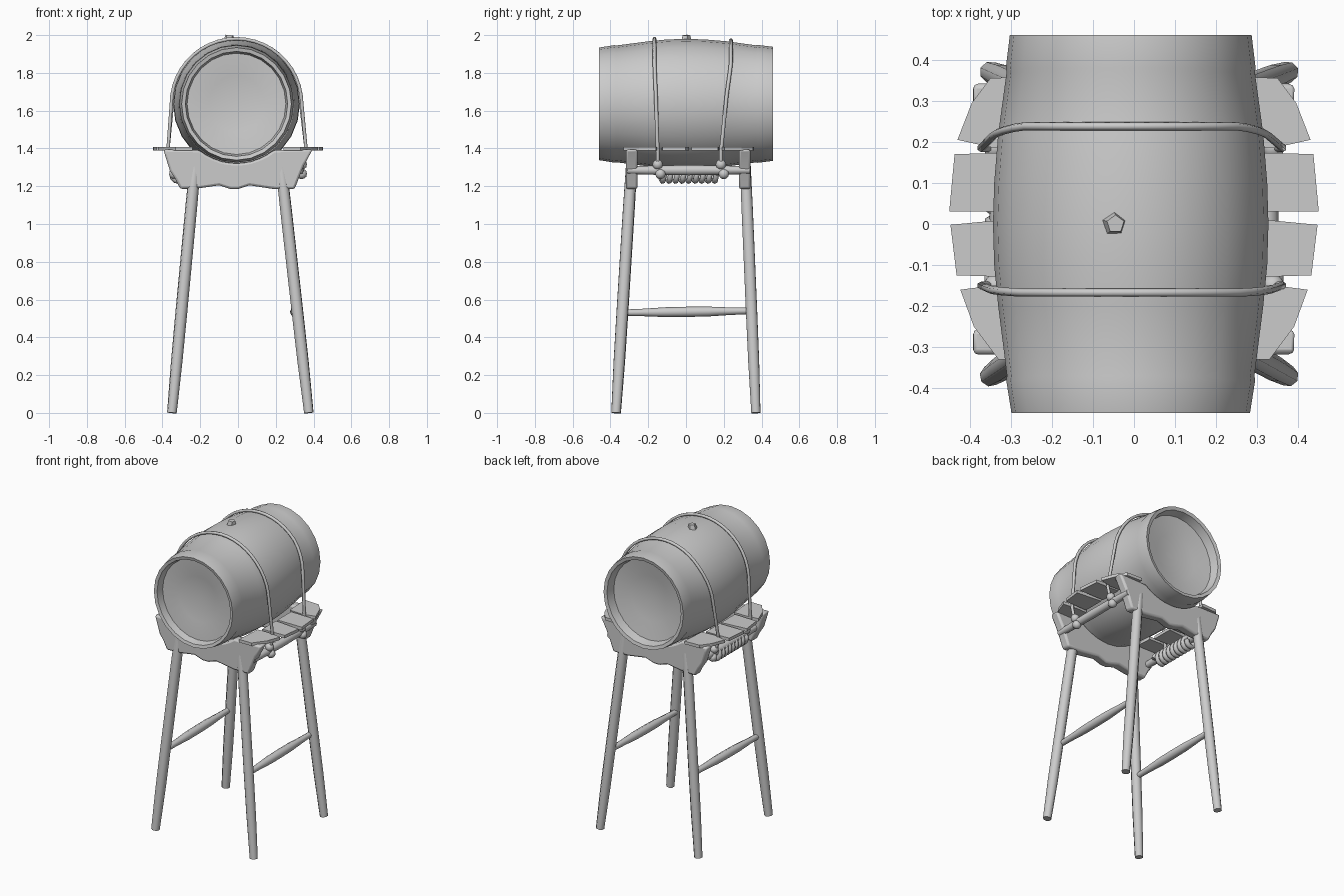
import bpy, bmesh, math
from mathutils import Vector

if "Cube" in bpy.data.objects:
    bpy.data.objects.remove(bpy.data.objects["Cube"])

CX, CZ = -0.008, 1.636   # barrel axis


def finish(name, bm, smooth=True, angle=40):
    bmesh.ops.recalc_face_normals(bm, faces=bm.faces)
    me = bpy.data.meshes.new(name)
    bm.to_mesh(me)
    bm.free()
    ob = bpy.data.objects.new(name, me)
    bpy.context.collection.objects.link(ob)
    if smooth:
        bpy.ops.object.select_all(action='DESELECT')
        ob.select_set(True)
        bpy.context.view_layer.objects.active = ob
        bpy.ops.object.shade_smooth_by_angle(angle=math.radians(angle))
    return ob


def rod(name, a, b, radii, sides=8):
    """Turned rod from a to b with evenly spaced radii."""
    a, b = Vector(a), Vector(b)
    q = (b - a).to_track_quat('Z', 'Y')
    bm = bmesh.new()
    rings = []
    for i, r in enumerate(radii):
        c = a.lerp(b, i / (len(radii) - 1))
        rings.append([bm.verts.new(c + q @ Vector((r * math.cos(t), r * math.sin(t), 0)))
                      for t in [2 * math.pi * k / sides for k in range(sides)]])
    for r0, r1 in zip(rings, rings[1:]):
        for k in range(sides):
            n = (k + 1) % sides
            bm.faces.new((r0[k], r0[n], r1[n], r1[k]))
    bm.faces.new(rings[0])
    bm.faces.new(rings[-1])
    return finish(name, bm, angle=50)


def prism(name, base, offset, bevel=0.0):
    """Extrude a flat outline by an offset vector."""
    bm = bmesh.new()
    f = bm.faces.new([bm.verts.new(p) for p in base])
    ext = bmesh.ops.extrude_face_region(bm, geom=[f])
    bmesh.ops.translate(bm, vec=offset,
                        verts=[v for v in ext['geom'] if isinstance(v, bmesh.types.BMVert)])
    bmesh.ops.triangulate(bm, faces=[f for f in bm.faces if len(f.verts) > 4])
    ob = finish(name, bm, smooth=bevel > 0, angle=35)
    if bevel:
        m = ob.modifiers.new("bevel", 'BEVEL')
        m.width, m.segments = bevel, 2
    return ob


def rope(name, pts, radius):
    cu = bpy.data.curves.new(name, 'CURVE')
    cu.dimensions = '3D'
    cu.bevel_depth, cu.bevel_resolution = radius, 1
    cu.use_fill_caps = True
    s = cu.splines.new('POLY')
    s.points.add(len(pts) - 1)
    for p, co in zip(s.points, pts):
        p.co = (*co, 1)
    s.use_smooth = True
    ob = bpy.data.objects.new(name, cu)
    bpy.context.collection.objects.link(ob)
    return ob


# Barrel: lathed profile (y, radius) with recessed heads
profile = [(-0.37, 0), (-0.40, 0.15), (-0.41, 0.268), (-0.455, 0.278), (-0.46, 0.298),
           (-0.38, 0.311), (-0.37, 0.309), (-0.20, 0.331), (-0.10, 0.341), (0, 0.344),
           (0.10, 0.341), (0.22, 0.331), (0.37, 0.310), (0.38, 0.312), (0.46, 0.302),
           (0.455, 0.28), (0.40, 0.268), (0.38, 0.15), (0.36, 0)]
N = 24
bm = bmesh.new()
rings = []
for y, r in profile:
    if r == 0:
        rings.append([bm.verts.new((CX, y, CZ))] * N)
    else:
        rings.append([bm.verts.new((CX + 0.975 * r * math.cos(2 * math.pi * k / N), y,
                                    CZ + r * math.sin(2 * math.pi * k / N))) for k in range(N)])
for r0, r1 in zip(rings, rings[1:]):
    for k in range(N):
        n = (k + 1) % N
        bm.faces.new(list(dict.fromkeys((r0[k], r0[n], r1[n], r1[k]))))
finish("barrel", bm)

# Bung on top of the barrel
rod("bung", (-0.05, 0, 1.95), (-0.045, 0, 2.0), [0.034, 0.028, 0.022], 5)

# Legs and stretchers
for sx, side in ((-1, "left"), (1, "right")):
    foot_x = 0.35 if sx < 0 else 0.375
    for sy, end in ((-1, "front"), (1, "back")):
        top_y = -0.285 if sy < 0 else 0.312
        rod(f"{end}_{side}_leg", (sx * foot_x, sy * 0.37, 0), (sx * 0.222, top_y, 1.36),
            [0.026, 0.031, 0.032, 0.032, 0.032, 0.030])
    rod(f"{side}_stretcher", (sx * 0.302, -0.335, 0.53), (sx * 0.302, 0.345, 0.54),
        [0.017, 0.02, 0.026, 0.027, 0.026, 0.02, 0.017])
    # Side rail joining the two saddles
    rod(f"{side}_rail", (sx * 0.325, -0.31, 1.285), (sx * 0.325, 0.34, 1.285),
        [0.02, 0.025, 0.027, 0.025, 0.02])

# Saddles: boards with a hollow for the barrel and a ragged lower edge
lower = [(-0.395, 1.395), (-0.385, 1.36), (-0.36, 1.28), (-0.33, 1.235), (-0.305, 1.185),
         (-0.20, 1.19), (-0.10, 1.205), (-0.04, 1.185), (0.0, 1.185), (0.06, 1.205),
         (0.19, 1.185), (0.30, 1.185), (0.325, 1.25), (0.35, 1.31), (0.395, 1.395)]
hollow = []
for i in range(11):
    t = math.radians(-51 - 78 * i / 10)
    hollow.append((CX + 0.315 * math.cos(t), CZ + 0.315 * math.sin(t)))
for name, y in (("front_saddle", -0.318), ("back_saddle", 0.28)):
    prism(name, [(x, y, z) for x, z in lower + hollow], (0, 0.062, 0), 0.012)

# Shelf slats around both sides of the barrel
slats = [[(0.27, 0.03), (0.45, 0.03), (0.437, 0.17), (0.27, 0.175)],
         [(0.27, -0.13), (0.432, -0.125), (0.447, -0.002), (0.27, 0.015)],
         [(0.24, 0.36), (0.35, 0.355), (0.395, 0.295), (0.43, 0.205), (0.34, 0.185), (0.25, 0.19)],
         [(0.24, -0.33), (0.33, -0.33), (0.39, -0.25), (0.423, -0.16), (0.33, -0.148), (0.25, -0.15)]]
for sx, side in ((-1, "left"), (1, "right")):
    for i, s in enumerate(slats):
        prism(f"{side}_slat_{i + 1}", [(sx * x, y, 1.388) for x, y in s], (0, 0, 0.02))

# Ropes over the barrel, tied to the rails with knots
for name, y_top, y_low, r in (("front_rope", -0.167, -0.15, 0.345), ("back_rope", 0.238, 0.185, 0.338)):
    pts = [(0.335, y_low, 1.28), (0.362, y_low, 1.38)]
    for i in range(21):
        t = math.radians(8 + 164 * i / 20)
        y = y_low + (y_top - y_low) * (0.45 + 0.55 * min(1, 1.6 * math.sin(t)))
        pts.append((CX + r * math.cos(t), y, CZ + r * math.sin(t)))
    pts += [(-0.372, y_low, 1.38), (-0.335, y_low, 1.28)]
    rope(name, pts, 0.010)
    for sx in (-1, 1):
        for k, (dy, z) in enumerate(((0, 1.315), (0.015, 1.265))):
            bm = bmesh.new()
            bmesh.ops.create_icosphere(bm, subdivisions=2, radius=0.028)
            bmesh.ops.translate(bm, verts=bm.verts, vec=(sx * 0.338, y_low + dy, z))
            finish(f"{name}_knot", bm)

# Spare rope wound around the left rail
turns, steps = 9, 12
coil = []
for i in range(turns * steps + 1):
    t = 2 * math.pi * i / steps
    coil.append((-0.315 + 0.034 * math.cos(t), -0.15 + 0.31 * i / (turns * steps),
                 1.262 + 0.034 * math.sin(t)))
rope("rope_coil", coil, 0.016)
